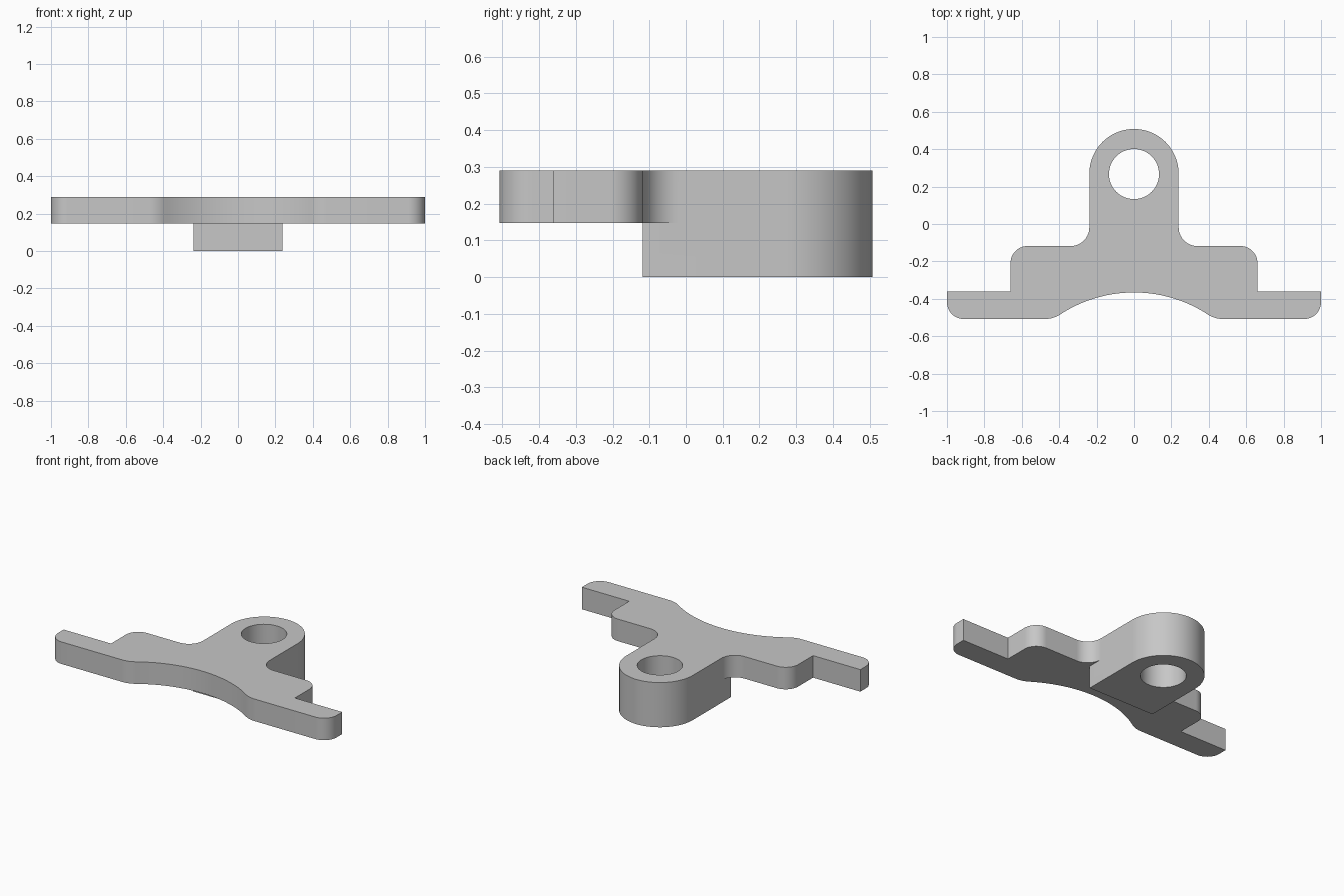
import bpy
import bmesh
from math import cos, sin, radians, degrees, atan2, sqrt

cube = bpy.data.objects.get("Cube")
if cube:
    bpy.data.objects.remove(cube)

TOP, UNDER = 0.29, 0.147           # plate top and underside heights
FRONT, BACK = -0.508, 0.508
SHOULDER, LEDGE = -0.118, -0.36    # back edges of the shoulder and the feet
ARM = 0.239                        # half width of the arm, radius of its end
EYE_Y = BACK - ARM

grey = bpy.data.materials.new("plain grey")
grey.use_nodes = True
colour = (0.57, 0.57, 0.57, 1)
grey.diffuse_color = colour
grey.node_tree.nodes["Principled BSDF"].inputs["Base Color"].default_value = colour


def arc(cx, cy, r, start, end, steps=14):
    """Points along a circular arc, angles in degrees."""
    angles = [radians(start + (end - start) * i / steps) for i in range(steps + 1)]
    return [(cx + r * cos(a), cy + r * sin(a)) for a in angles]


def mirrored(half):
    """Close a right half outline with its mirror image across x = 0."""
    left = [(-x, y) for x, y in reversed(half) if x > 0.0001]
    return half + left


def prism(name, outline, low, high):
    bm = bmesh.new()
    base = bm.faces.new([bm.verts.new((x, y, low)) for x, y in outline])
    grown = bmesh.ops.extrude_face_region(bm, geom=[base], use_keep_orig=True)
    for v in grown["geom"]:
        if isinstance(v, bmesh.types.BMVert):
            v.co.z = high
    bmesh.ops.recalc_face_normals(bm, faces=bm.faces)
    mesh = bpy.data.meshes.new(name)
    bm.to_mesh(mesh)
    bm.free()
    mesh.materials.append(grey)
    obj = bpy.data.objects.new(name, mesh)
    bpy.context.collection.objects.link(obj)
    return obj


def combine(target, tool, operation):
    mod = target.modifiers.new(operation.lower(), "BOOLEAN")
    mod.object, mod.operation, mod.solver = tool, operation, "EXACT"
    bpy.context.view_layer.objects.active = target
    bpy.ops.object.modifier_apply(modifier=mod.name)
    bpy.data.objects.remove(tool)


# Front hollow: a large arc blended into the straight front edge
hollow_r, blend_r = 0.72, 0.15
hollow_y = -0.366 - hollow_r
blend_y = FRONT + blend_r
blend_x = sqrt((hollow_r + blend_r) ** 2 - (blend_y - hollow_y) ** 2)
tangent = degrees(atan2(blend_y - hollow_y, blend_x))

# Arm end, shared by the plate and the boss
arm_end = arc(0, EYE_Y, ARM, 90, 0, 24)

# Flat plate with arm, shoulders, feet and hollow
half = arm_end + arc(ARM + 0.1, SHOULDER + 0.1, 0.1, 180, 270)
half += arc(0.57, SHOULDER - 0.09, 0.09, 90, 0)
half += [(0.66, LEDGE), (1, LEDGE)]
half += arc(0.91, FRONT + 0.09, 0.09, 0, -90)
half += arc(blend_x, blend_y, blend_r, 270, 180 + tangent, 10)
half += arc(0, hollow_y, hollow_r, tangent, 90, 20)[1:]
bracket = prism("bracket", mirrored(half), UNDER, TOP)

# Deep boss below the arm
boss = prism("boss", mirrored(arm_end + [(ARM, SHOULDER)]), 0, TOP)
combine(bracket, boss, "UNION")

# Through hole
hole = prism("hole_cutter", arc(0, EYE_Y - 0.002, 0.134, 0, 352.5, 47), -0.1, TOP + 0.1)
hole.hide_render = True
combine(bracket, hole, "DIFFERENCE")

# Smooth curved walls, crisp edges
bpy.ops.object.select_all(action="DESELECT")
bracket.select_set(True)
bpy.context.view_layer.objects.active = bracket
bpy.ops.object.shade_smooth_by_angle(angle=radians(30))
